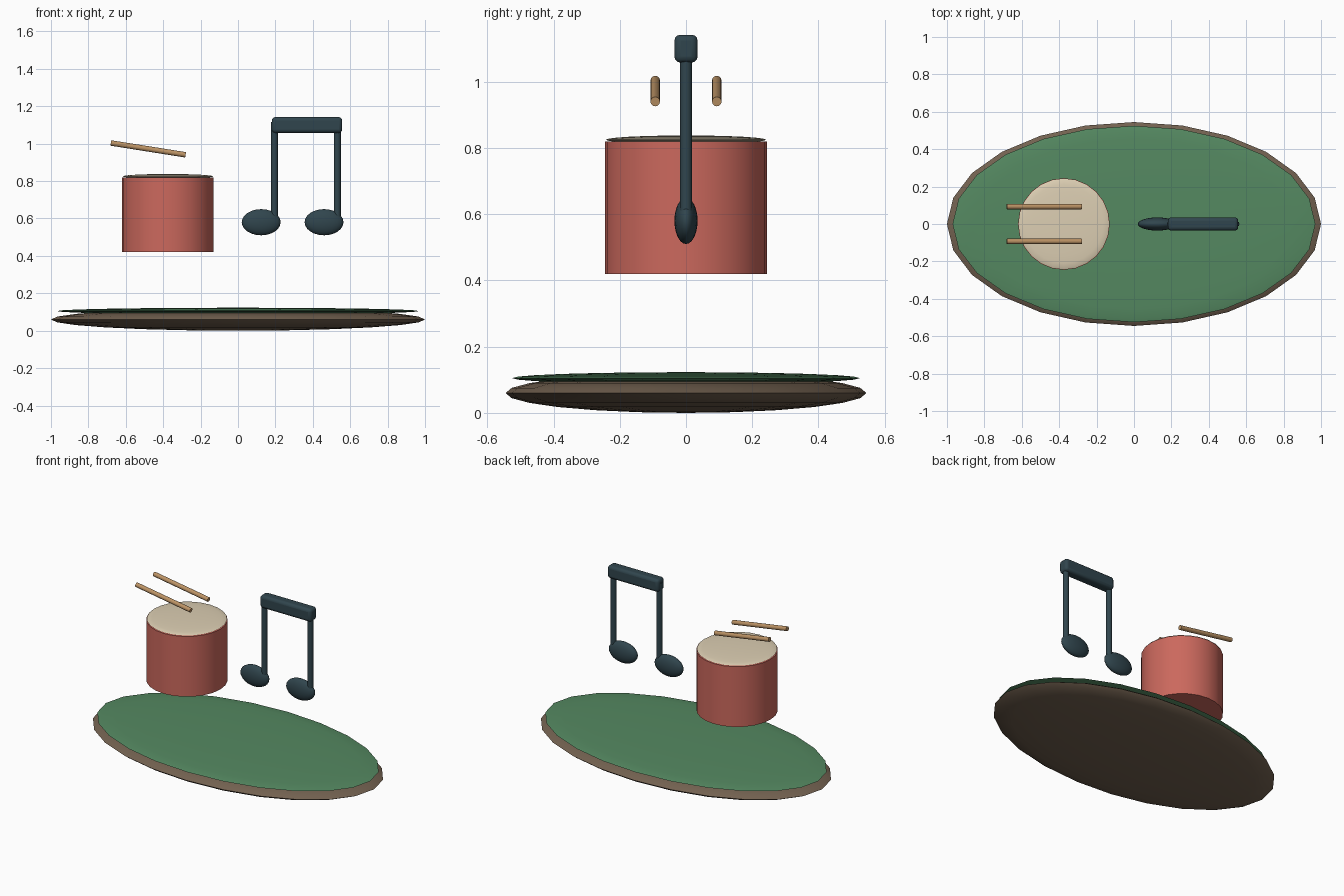
import bpy, math

if "Cube" in bpy.data.objects:
    bpy.data.objects.remove(bpy.data.objects["Cube"])

def material(name, rgb):
    m = bpy.data.materials.new(name)
    m.diffuse_color = (*rgb, 1)
    m.use_nodes = True
    m.node_tree.nodes["Principled BSDF"].inputs["Base Color"].default_value = m.diffuse_color
    return m

BROWN = material("wood_brown", (0.17, 0.12, 0.08))
GREEN = material("grass_green", (0.09, 0.25, 0.12))
RED = material("drum_red", (0.60, 0.14, 0.11))
CREAM = material("skin_cream", (0.72, 0.62, 0.45))
TAN = material("stick_tan", (0.50, 0.29, 0.13))
DARK = material("note_dark", (0.03, 0.06, 0.075))

def finish(name, mat):
    o = bpy.context.object
    o.name = name
    o.data.materials.append(mat)
    bpy.ops.object.transform_apply(location=False, rotation=False, scale=True)
    bpy.ops.object.shade_smooth_by_angle(angle=math.radians(50))
    return o

def ellipsoid(name, loc, radii, mat, seg=24, rings=12):
    bpy.ops.mesh.primitive_uv_sphere_add(segments=seg, ring_count=rings, radius=1, location=loc)
    bpy.context.object.scale = radii
    o = finish(name, mat)
    o.data.shade_smooth()
    return o

def cylinder(name, loc, r, h, mat, sides=12, rot=(0, 0, 0)):
    bpy.ops.mesh.primitive_cylinder_add(vertices=sides, radius=r, depth=h, location=loc, rotation=rot)
    return finish(name, mat)

# Oval base and grassy top
ellipsoid("base", (0, 0, 0.06), (1.0, 0.545, 0.06), BROWN)
ellipsoid("grass_top", (0, 0, 0.105), (0.97, 0.525, 0.018), GREEN)

# Drum body and slightly domed skin
cylinder("drum_body", (-0.375, 0, 0.62), 0.245, 0.40, RED, 24)
ellipsoid("drum_skin", (-0.375, 0, 0.825), (0.242, 0.242, 0.013), CREAM)

# Pair of tilted drumsticks
for side, y in (("right", -0.093), ("left", 0.093)):
    cylinder("drumstick_" + side, (-0.48, y, 0.972), 0.0145, 0.405, TAN, 12,
             (0, math.radians(99), 0))

# Floating pair of joined music notes
for side, x in (("left", 0.195), ("right", 0.531)):
    ellipsoid("note_head_" + side, (x - 0.071, 0, 0.58), (0.104, 0.035, 0.07), DARK)
    cylinder("note_stem_" + side, (x, 0, 0.85), 0.0185, 0.53, DARK)

# Rounded beam
bpy.ops.mesh.primitive_cube_add(size=1, location=(0.369, 0, 1.1))
bpy.context.object.scale = (0.376, 0.07, 0.084)
beam = finish("note_beam", DARK)
bevel = beam.modifiers.new("rounding", 'BEVEL')
bevel.width = 0.018
bevel.segments = 3
